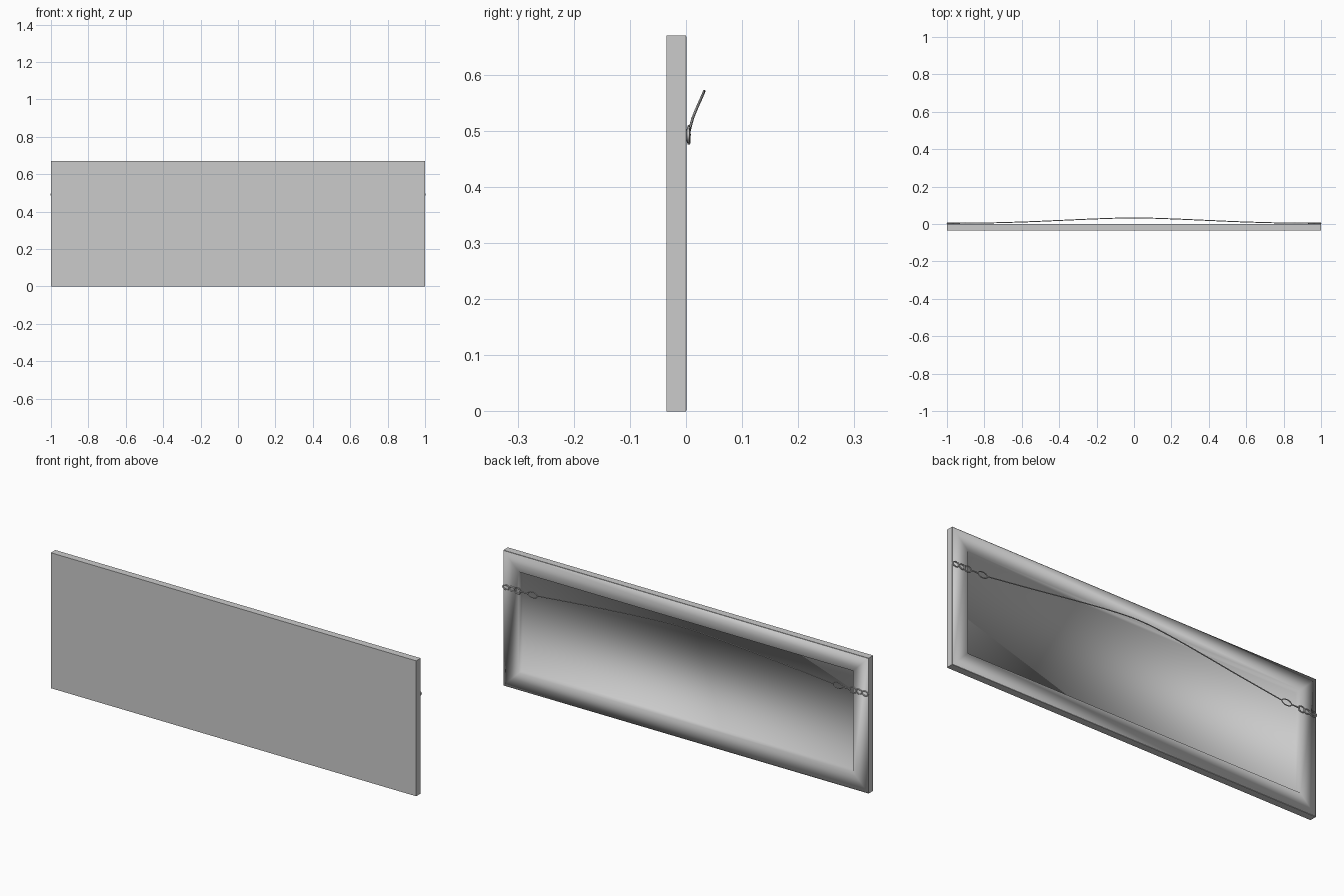
import bpy, bmesh, math
from mathutils import Vector

cube = bpy.data.objects.get("Cube")
if cube:
    bpy.data.objects.remove(cube, do_unlink=True)

W, H, FRONT = 1.0, 0.67, -0.035


def material(name, rgb):
    m = bpy.data.materials.new(name)
    m.use_nodes = True
    m.diffuse_color = (*rgb, 1)
    m.node_tree.nodes["Principled BSDF"].inputs["Base Color"].default_value = (*rgb, 1)
    return m


grey = material("plain grey", (0.6, 0.6, 0.6))


def add_mesh(name, bm, smooth):
    bmesh.ops.recalc_face_normals(bm, faces=bm.faces)
    for f in bm.faces:
        f.smooth = smooth
    me = bpy.data.meshes.new(name)
    bm.to_mesh(me)
    bm.free()
    me.materials.append(grey)
    ob = bpy.data.objects.new(name, me)
    bpy.context.collection.objects.link(ob)
    return ob


def nested_rectangles(name, steps, smooth, cap_first):
    """Loft rectangles given as (inset from the outline, y)."""
    bm = bmesh.new()
    rings = []
    for d, y in steps:
        x = W - d
        rings.append([bm.verts.new(p) for p in
                      ((-x, y, d), (x, y, d), (x, y, H - d), (-x, y, H - d))])
    for a, b in zip(rings, rings[1:]):
        for i in range(4):
            j = (i + 1) % 4
            bm.faces.new((a[i], a[j], b[j], b[i]))
    bm.faces.new(rings[-1])
    if cap_first:
        bm.faces.new(rings[0])
    return add_mesh(name, bm, smooth)


def tube(name, points, radius, closed=False, kind="NURBS"):
    cu = bpy.data.curves.new(name, "CURVE")
    cu.dimensions = "3D"
    cu.bevel_depth = radius
    cu.bevel_resolution = 2
    cu.use_fill_caps = True
    cu.resolution_u = 6
    sp = cu.splines.new(kind)
    sp.points.add(len(points) - 1)
    for p, co in zip(sp.points, points):
        p.co = (*co, 1)
    sp.use_cyclic_u = closed
    if kind == "NURBS":
        sp.order_u = 3
        sp.use_endpoint_u = not closed
    cu.materials.append(grey)
    ob = bpy.data.objects.new(name, cu)
    bpy.context.collection.objects.link(ob)
    return ob


def ellipse(cx, cz, rx, rz, y, n=20):
    return [(cx + rx * math.cos(math.tau * i / n), y,
             cz + rz * math.sin(math.tau * i / n)) for i in range(n)]


# Canvas wrapped over the front and sides
nested_rectangles("canvas", [(0.003, FRONT + 0.003), (0.003, 0), (0, 0), (0, FRONT)],
                  False, True)

# Stretcher frame with the recessed back of the canvas, softly shaded
nested_rectangles("stretcher_frame", [(0.002, FRONT + 0.002), (0.002, 0.001),
                                      (0.085, 0.001), (0.085, -0.03)], True, False)

# Hanging hardware, the same on both sides
for side, s in (("left", 1), ("right", -1)):
    z = 0.492
    # Strap: two flat eyelets side by side, screwed to the frame
    for k, cx in enumerate((0.983, 0.948)):
        tube(f"{side}_strap_eye_{k + 1}", ellipse(s * cx, z, 0.017, 0.011, 0.004),
             0.0028, True, "POLY")
    # Ring reaching over the inner edge of the frame
    tube(f"{side}_hanging_ring", ellipse(s * 0.918, z, 0.018, 0.014, 0.005),
         0.0028, True, "POLY")
    # Twisted wire shank and its end loop
    tube(f"{side}_wire_shank", [(s * 0.905, 0.005, z), (s * 0.88, 0.007, z + 0.002),
                                (s * 0.86, 0.005, z)], 0.003)
    tube(f"{side}_wire_loop", ellipse(s * 0.836, z + 0.002, 0.026, 0.014, 0.005),
         0.0025, True, "POLY")

# Hanging wire, bowed up and away from the back
half = [(0.81, 0.005, 0.495), (0.6, 0.010, 0.518), (0.4, 0.019, 0.540),
        (0.2, 0.028, 0.560)]
path = half + [(0, 0.034, 0.574)] + [(-x, y, z) for x, y, z in reversed(half)]
tube("hanging_wire", path, 0.0025)
